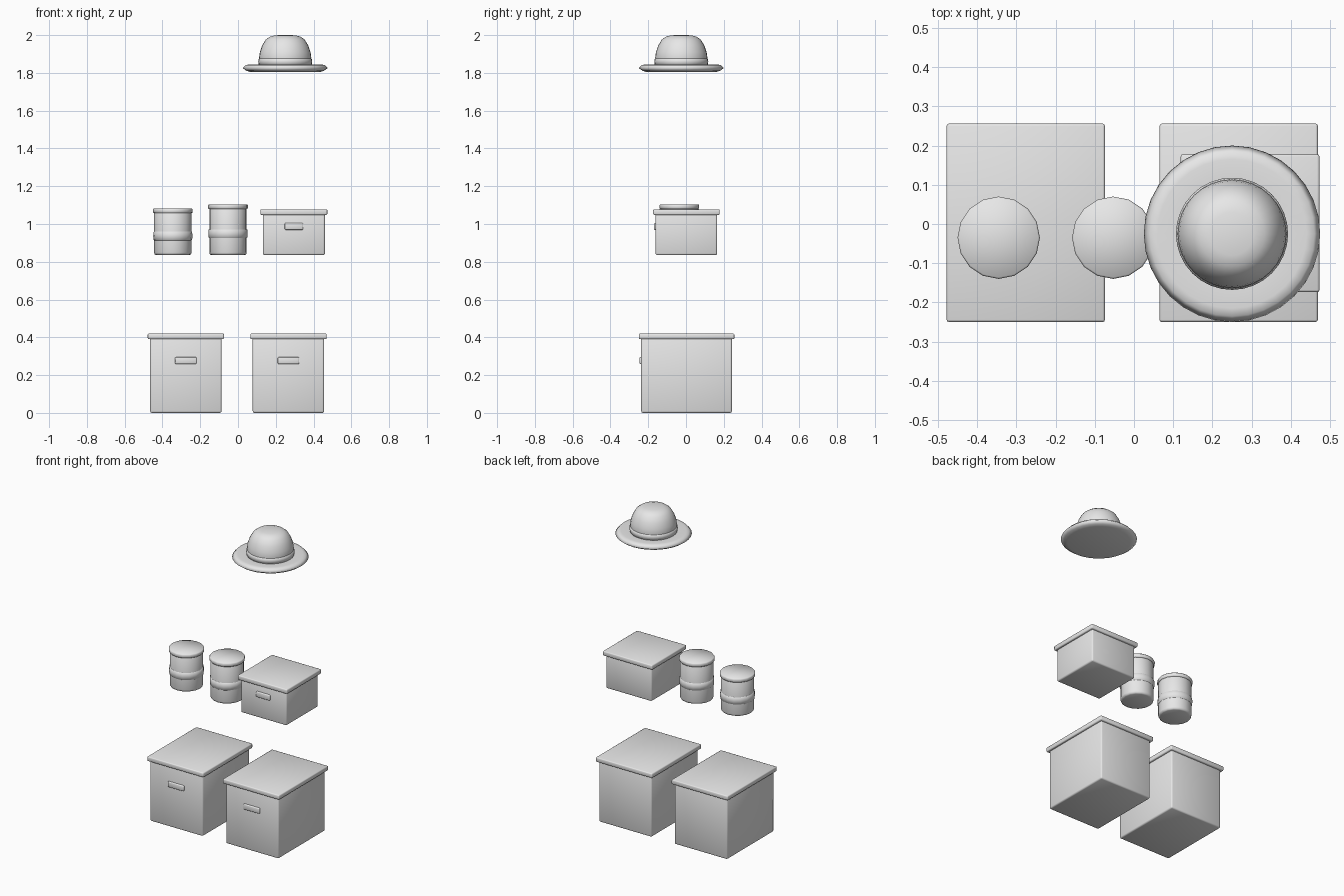
import bpy, bmesh, math
from mathutils import Matrix, Vector

cube = bpy.data.objects.get("Cube")
if cube:
    bpy.data.objects.remove(cube, do_unlink=True)

grey = bpy.data.materials.new("light grey")
grey.use_nodes = True
grey.diffuse_color = (0.8, 0.8, 0.8, 1)
grey.node_tree.nodes["Principled BSDF"].inputs["Base Color"].default_value = (0.8, 0.8, 0.8, 1)


def finish(name, bm):
    """Turn a bmesh into a smooth grey object."""
    bmesh.ops.recalc_face_normals(bm, faces=bm.faces)
    for face in bm.faces:
        face.smooth = True
    mesh = bpy.data.meshes.new(name)
    bm.to_mesh(mesh)
    bm.free()
    mesh.materials.append(grey)
    obj = bpy.data.objects.new(name, mesh)
    bpy.context.collection.objects.link(obj)
    return obj


def block(name, low, high, bevel):
    """Rounded box between two corners."""
    low, high = Vector(low), Vector(high)
    bm = bmesh.new()
    bmesh.ops.create_cube(bm, size=1)
    bmesh.ops.scale(bm, vec=high - low, verts=bm.verts)
    bmesh.ops.translate(bm, vec=(low + high) / 2, verts=bm.verts)
    bmesh.ops.bevel(bm, geom=bm.edges[:], offset=bevel, segments=2,
                    profile=0.5, affect='EDGES')
    return finish(name, bm)


def lathe(name, profile, centre, sides):
    """Spin (radius, height) points around a vertical axis."""
    bm = bmesh.new()
    verts = [bm.verts.new((r, 0, z)) for r, z in profile]
    edges = [bm.edges.new(pair) for pair in zip(verts, verts[1:])]
    bmesh.ops.spin(bm, geom=verts + edges, cent=(0, 0, 0), axis=(0, 0, 1),
                   angle=math.tau, steps=sides, use_merge=True)
    bmesh.ops.remove_doubles(bm, verts=bm.verts, dist=1e-5)
    bmesh.ops.transform(bm, matrix=Matrix.Translation(centre), verts=bm.verts)
    return finish(name, bm)


def storage_box(name, x, y, base, half_x, half_y, height, handle_x, handle_z):
    """Box body with an overhanging lid and a front handle."""
    rim = 0.013
    block(name + "_body", (x - half_x, y - half_y, base),
          (x + half_x, y + half_y, base + height - 0.015), 0.009)
    block(name + "_lid", (x - half_x - rim, y - half_y - rim, base + height - 0.03),
          (x + half_x + rim, y + half_y + rim, base + height), 0.006)
    block(name + "_handle", (x - handle_x, y - half_y - 0.009, handle_z - 0.018),
          (x + handle_x, y - half_y + 0.008, handle_z + 0.018), 0.005)


def canister(name, x, height, band):
    """Round tin with a rounded foot, a raised band and a flat lid."""
    centre, r = (x, -0.035, 0.835), 0.099
    lathe(name + "_body", [(0, 0), (r - 0.012, 0), (r - 0.003, 0.004), (r, 0.014),
                           (r, height - 0.025), (r - 0.006, height - 0.015),
                           (0, height - 0.015)], centre, 16)
    lathe(name + "_band", [(r - 0.004, band - 0.026), (r + 0.003, band - 0.021),
                           (r + 0.005, band), (r + 0.003, band + 0.021),
                           (r - 0.004, band + 0.026)], centre, 16)
    lid = r + 0.006
    lathe(name + "_lid", [(0, height - 0.025), (lid - 0.004, height - 0.025),
                          (lid, height - 0.02), (lid, height - 0.005),
                          (lid - 0.004, height), (0, height)], centre, 16)


# Storage boxes
storage_box("left_large_box", 0.267, 0.003, 0, 0.189, 0.24, 0.42, 0.057, 0.277)
storage_box("right_large_box", -0.276, 0.003, 0, 0.189, 0.24, 0.42, 0.057, 0.277)
storage_box("small_box", 0.296, 0.002, 0.835, 0.164, 0.163, 0.243, 0.049, 0.987)

# Canisters
canister("right_canister", -0.345, 0.247, 0.102)
canister("middle_canister", -0.053, 0.269, 0.114)

# Hat
hat = (0.25, -0.025, 1.805)
lathe("hat_brim", [(0, 0), (0.185, 0), (0.205, 0.006), (0.225, 0.02), (0.21, 0.036),
                   (0.19, 0.04), (0.13, 0.034), (0, 0.034)], hat, 32)
lathe("hat_band", [(0.128, 0.032), (0.14, 0.038), (0.143, 0.055), (0.14, 0.07),
                   (0.128, 0.076)], hat, 32)
lathe("hat_crown", [(0.134, 0.03), (0.138, 0.078), (0.134, 0.105), (0.122, 0.14),
                    (0.104, 0.17), (0.083, 0.186), (0.055, 0.194), (0, 0.195)], hat, 32)
